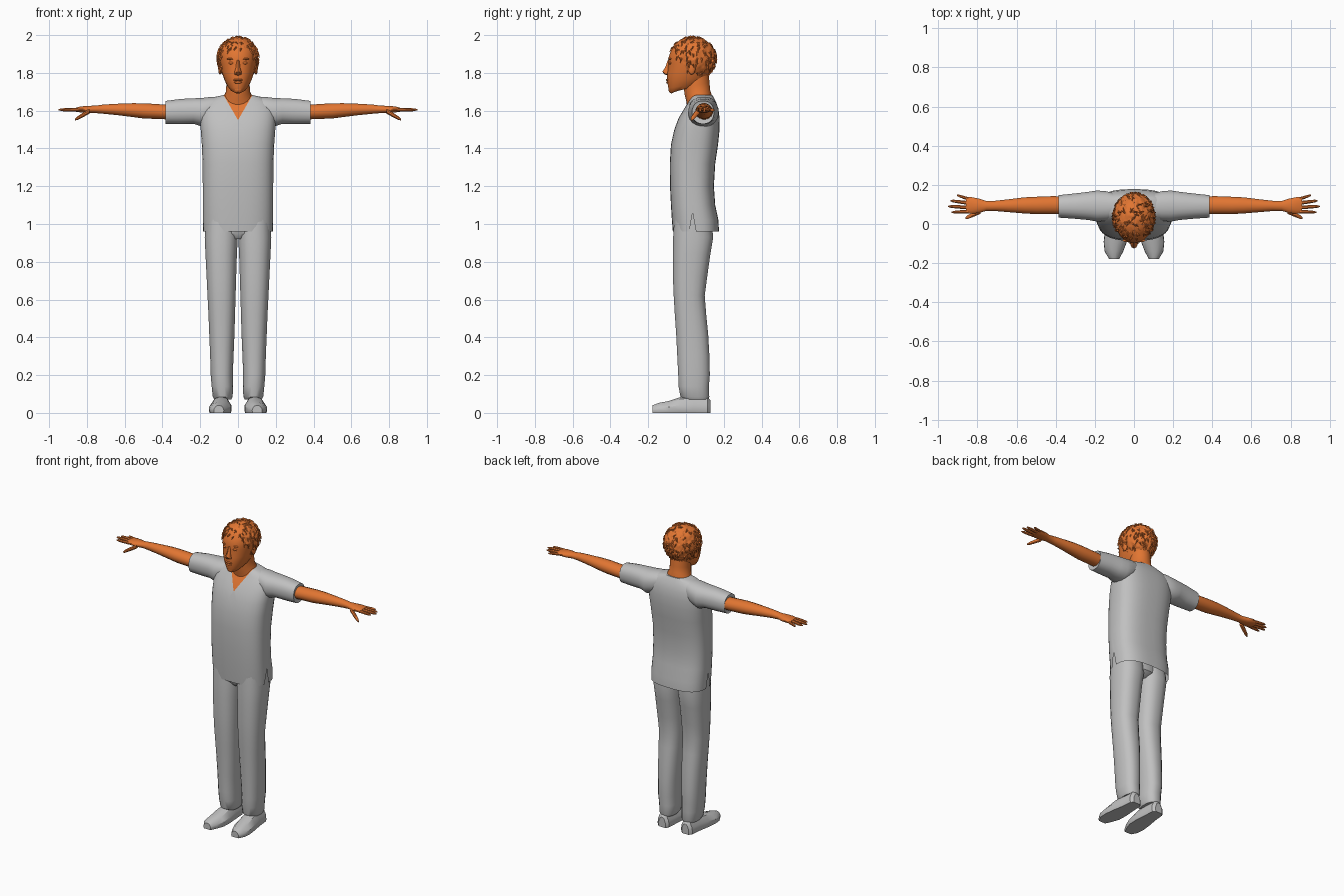
import bpy, bmesh, math, random
from mathutils import Vector, noise

random.seed(4)


def material(name, rgb):
    m = bpy.data.materials.new(name)
    m.diffuse_color = (*rgb, 1)
    return m


CLOTH = material("grey cloth", (0.53, 0.53, 0.53))
SKIN = material("orange skin", (0.76, 0.18, 0.032))


def finish(name, bm, mat, mirror=False, angle=40):
    bmesh.ops.recalc_face_normals(bm, faces=bm.faces)
    me = bpy.data.meshes.new(name)
    bm.to_mesh(me)
    bm.free()
    me.materials.append(mat)
    me.shade_smooth()
    me.set_sharp_from_angle(angle=math.radians(angle))
    ob = bpy.data.objects.new(name, me)
    bpy.context.collection.objects.link(ob)
    if mirror:
        ob.modifiers.new("mirror", "MIRROR").use_mirror_merge = False
    return ob


def outline(n, e):
    """Unit superellipse: e=2 is round, larger is boxier."""
    for i in range(n):
        t = 2 * math.pi * (i + 0.5) / n
        c, s = math.cos(t), math.sin(t)
        yield (math.copysign(abs(c) ** (2 / e), c), math.copysign(abs(s) ** (2 / e), s))


def skin_rings(rings, caps=(True, True)):
    bm = bmesh.new()
    vs = [[bm.verts.new(p) for p in r] for r in rings]
    n = len(vs[0])
    for a, b in zip(vs, vs[1:]):
        for i in range(n):
            j = (i + 1) % n
            bm.faces.new((a[i], a[j], b[j], b[i]))
    if caps[0]:
        bm.faces.new(vs[0])
    if caps[1]:
        bm.faces.new(vs[-1])
    return bm


def upright(rows, n=24, e=2.0, caps=(True, True)):
    """Rows: z at front, z at back, x min, x max, y front, y back."""
    rings = []
    for zf, zb, x0, x1, yf, yb in rows:
        rings.append([((x0 + x1) / 2 + (x1 - x0) / 2 * u, (yf + yb) / 2 + (yb - yf) / 2 * v,
                       zf + (zb - zf) * (v + 1) / 2) for u, v in outline(n, e)])
    return skin_rings(rings, caps)


def sideways(rows, n=16, e=2.0, caps=(True, True)):
    """Rows: x, y min, y max, z min, z max."""
    return skin_rings([[(x, (y0 + y1) / 2 + (y1 - y0) / 2 * u, (z0 + z1) / 2 + (z1 - z0) / 2 * v)
                        for u, v in outline(n, e)] for x, y0, y1, z0, z1 in rows], caps)


def cut(bm, point, normal, where):
    faces = [f for f in bm.faces if where(f.calc_center_median())]
    geom = set(faces) | {e for f in faces for e in f.edges} | {v for f in faces for v in f.verts}
    bmesh.ops.bisect_plane(bm, geom=list(geom), plane_co=point, plane_no=normal)


def blob(name, loc, size, mat, mirror=False):
    bm = bmesh.new()
    bmesh.ops.create_uvsphere(bm, u_segments=12, v_segments=8, radius=1)
    for v in bm.verts:
        v.co = Vector([l + s * c for l, s, c in zip(loc, size, v.co)])
    return finish(name, bm, mat, mirror)


# Shirt body
shirt = upright([(z, z, -w, w, f, b) for z, w, f, b in [
    (0.96, 0.185, -0.07, 0.175), (1.02, 0.187, -0.075, 0.172), (1.10, 0.187, -0.08, 0.155),
    (1.20, 0.187, -0.085, 0.148), (1.32, 0.188, -0.086, 0.155), (1.42, 0.192, -0.08, 0.17),
    (1.50, 0.198, -0.062, 0.178), (1.56, 0.2, -0.04, 0.178), (1.61, 0.196, -0.01, 0.172),
    (1.645, 0.175, 0.012, 0.16), (1.668, 0.135, 0.026, 0.148), (1.682, 0.082, 0.035, 0.14)]],
    n=36, e=2.7, caps=(False, True))


# V neck opening
def in_front(c):
    return c.z > 1.5 and c.y < 0.07


for s in (1, -1):
    cut(shirt, (0, 0, 1.55), (0.13, 0, -0.075 * s), in_front)
for f in shirt.faces:
    c = f.calc_center_median()
    f.material_index = int(in_front(c) and abs(c.x) < 0.577 * (c.z - 1.55))

# Side vents at the hem
def at_hip(c):
    return abs(c.x) > 0.12 and c.z < 1.1


for s in (1, -1):
    cut(shirt, (0, 0.035, 1.06), (0, 0.1, 0.018 * s), at_hip)
vents = [f for f in shirt.faces if at_hip(f.calc_center_median())
         and abs(f.calc_center_median().y - 0.035) < 0.18 * (1.06 - f.calc_center_median().z)]
bmesh.ops.delete(shirt, geom=vents, context="FACES")
finish("shirt", shirt, CLOTH).data.materials.append(SKIN)

# Sleeves
finish("sleeve", sideways([
    (0.08, 0.035, 0.15, 1.57, 1.675), (0.14, 0.015, 0.168, 1.535, 1.674), (0.19, 0.012, 0.172, 1.515, 1.668),
    (0.235, 0.02, 0.165, 1.53, 1.666), (0.30, 0.026, 0.157, 1.528, 1.663), (0.385, 0.032, 0.148, 1.53, 1.652),
    (0.38, 0.045, 0.14, 1.55, 1.635)], n=20, e=2.3), CLOTH, True)

# Bare arms with palms
finish("arm", sideways([
    (0.34, 0.05, 0.142, 1.552, 1.63), (0.42, 0.05, 0.143, 1.555, 1.635), (0.50, 0.05, 0.14, 1.558, 1.64),
    (0.56, 0.053, 0.137, 1.566, 1.64), (0.64, 0.06, 0.127, 1.576, 1.637), (0.71, 0.066, 0.119, 1.583, 1.633),
    (0.755, 0.067, 0.118, 1.587, 1.627), (0.79, 0.056, 0.13, 1.586, 1.626), (0.83, 0.052, 0.138, 1.59, 1.623),
    (0.858, 0.055, 0.138, 1.594, 1.616)]), SKIN, True)

# Fingers and thumb: base point, tip point, radius
digits = [((0.845, 0.128, 1.605), (0.905, 0.147, 1.601), 0.0085),
          ((0.85, 0.108, 1.606), (0.938, 0.119, 1.603), 0.0095),
          ((0.85, 0.085, 1.606), (0.95, 0.09, 1.605), 0.0095),
          ((0.845, 0.064, 1.605), (0.932, 0.06, 1.603), 0.009),
          ((0.785, 0.065, 1.598), (0.862, 0.03, 1.553), 0.013)]
for k, (a, b, r) in enumerate(digits):
    a, b = Vector(a), Vector(b)
    rows = []
    for t, w in [(0, 1.1), (0.5, 1), (0.85, 0.8), (1, 0.35)]:
        p = a.lerp(b, t)
        rows.append((p.x, p.y - r * w, p.y + r * w, p.z - r * w, p.z + r * w))
    finish("thumb" if k == 4 else "finger", sideways(rows, n=8), SKIN, True)

# Trousers
finish("trouser_leg", upright([(z, z, a, b, f, k) for z, a, b, f, k in [
    (0.07, 0.036, 0.126, -0.01, 0.118), (0.085, 0.028, 0.134, -0.03, 0.124), (0.14, 0.025, 0.14, -0.04, 0.122),
    (0.20, 0.027, 0.145, -0.042, 0.127), (0.30, 0.023, 0.148, -0.047, 0.125), (0.42, 0.018, 0.153, -0.053, 0.118),
    (0.52, 0.015, 0.157, -0.06, 0.108), (0.62, 0.012, 0.162, -0.066, 0.1), (0.72, 0.009, 0.167, -0.07, 0.113),
    (0.84, 0.005, 0.173, -0.07, 0.13), (0.93, 0.0, 0.177, -0.069, 0.145), (1.08, 0.0, 0.172, -0.06, 0.13)]],
    n=20, e=2.4), CLOTH, True)
finish("trouser_seat", upright([(z, z, -w, w, f, k) for z, w, f, k in [
    (0.92, 0.05, -0.03, 0.1), (0.95, 0.12, -0.055, 0.135), (1.08, 0.16, -0.055, 0.13)]]), CLOTH)

# Shoes: sections from heel to toe, with y, x range and top height
rings = []
for y, a, b, h in [(0.13, 0.06, 0.11, 0.065), (0.115, 0.045, 0.127, 0.085), (0.04, 0.04, 0.135, 0.09),
                   (-0.03, 0.034, 0.148, 0.083), (-0.09, 0.036, 0.155, 0.063), (-0.14, 0.055, 0.15, 0.054),
                   (-0.178, 0.075, 0.128, 0.04)]:
    m, w = (a + b) / 2, (b - a) / 2
    rings.append([(m + w * u, y, z) for u, z in [
        (-0.92, 0), (0.92, 0), (1, 0.012), (0.97, h * 0.5), (0.6, h * 0.88), (0.2, h),
        (-0.2, h), (-0.6, h * 0.88), (-0.97, h * 0.5), (-1, 0.012)]])
finish("shoe", skin_rings(rings), CLOTH, True, 30)

# Neck
finish("neck", upright([(zf, zb, -w, w, f, b) for zf, zb, w, f, b in [
    (1.60, 1.64, 0.09, 0.01, 0.135), (1.655, 1.69, 0.077, 0.0, 0.135), (1.685, 1.71, 0.065, -0.008, 0.128),
    (1.72, 1.75, 0.062, -0.012, 0.125), (1.77, 1.8, 0.062, -0.01, 0.12)]]), SKIN)

# Head
finish("head", upright([(zf, zb, -w, w, f, b) for zf, zb, w, f, b in [
    (1.691, 1.715, 0.022, -0.078, -0.02), (1.698, 1.725, 0.04, -0.089, 0.05), (1.72, 1.745, 0.057, -0.094, 0.09),
    (1.755, 1.775, 0.073, -0.1, 0.113), (1.80, 1.81, 0.086, -0.1, 0.13), (1.85, 1.85, 0.094, -0.093, 0.142),
    (1.875, 1.875, 0.097, -0.095, 0.145), (1.91, 1.91, 0.097, -0.083, 0.142), (1.95, 1.95, 0.085, -0.062, 0.122),
    (1.975, 1.975, 0.058, -0.03, 0.09), (1.985, 1.985, 0.02, 0.01, 0.05)]], n=28, e=2.15), SKIN)

# Nose and other facial features
finish("nose", upright([(z, z, -w, w, f, -0.07) for z, w, f in [
    (1.787, 0.014, -0.1), (1.793, 0.021, -0.115), (1.806, 0.019, -0.125), (1.83, 0.011, -0.11),
    (1.868, 0.009, -0.096)]], n=10), SKIN)
blob("eyelid", (0.036, -0.083, 1.852), (0.015, 0.009, 0.007), SKIN, True)
blob("brow", (0.037, -0.083, 1.874), (0.022, 0.009, 0.005), SKIN, True)
blob("upper_lip", (0, -0.097, 1.763), (0.025, 0.01, 0.006), SKIN)
blob("lower_lip", (0, -0.095, 1.75), (0.021, 0.01, 0.007), SKIN)
blob("chin", (0, -0.075, 1.712), (0.025, 0.018, 0.018), SKIN)
blob("ear", (0.095, 0.03, 1.825), (0.01, 0.02, 0.034), SKIN, True)


# Hair cap with an uneven surface, open at the face and the neck
def hairline(p):
    return p.z > 1.935 - max(0, min(0.2, (p.y + 0.07) * 1.75)) and p.z > 1.745


CENTRE, RADII = Vector((0, 0.035, 1.875)), Vector((0.108, 0.124, 0.116))
bm = bmesh.new()
bmesh.ops.create_icosphere(bm, subdivisions=5, radius=1)
for v in bm.verts:
    d = v.co.copy()
    v.co = CENTRE + RADII * (1 + 0.05 * noise.noise(d * 7)) * d
bmesh.ops.delete(bm, geom=[v for v in bm.verts if not hairline(v.co)], context="VERTS")
finish("hair_cap", bm, SKIN, angle=25)

# Short hair tufts lying over the cap
bm = bmesh.new()
for _ in range(330):
    d = Vector([random.gauss(0, 1) for _ in range(3)]).normalized()
    root = CENTRE + RADII * d
    if not hairline(root):
        continue
    flow = Vector((random.uniform(-0.7, 0.7), random.uniform(-0.5, 0.5), -0.8))
    along = (flow - d * flow.dot(d)).normalized()
    side = d.cross(along) * 0.007
    pts = [root + side - d * 0.004, root - side - d * 0.004, root + along * 0.016 + d * 0.006,
           root + along * 0.034 + d * 0.001]
    for p in pts:
        p.z = min(p.z, 2.0)
    a, b, c, t = [bm.verts.new(p) for p in pts]
    for tri in ((a, b, c), (a, c, t), (c, b, t), (a, t, b)):
        bm.faces.new(tri)
finish("hair_tufts", bm, SKIN)
